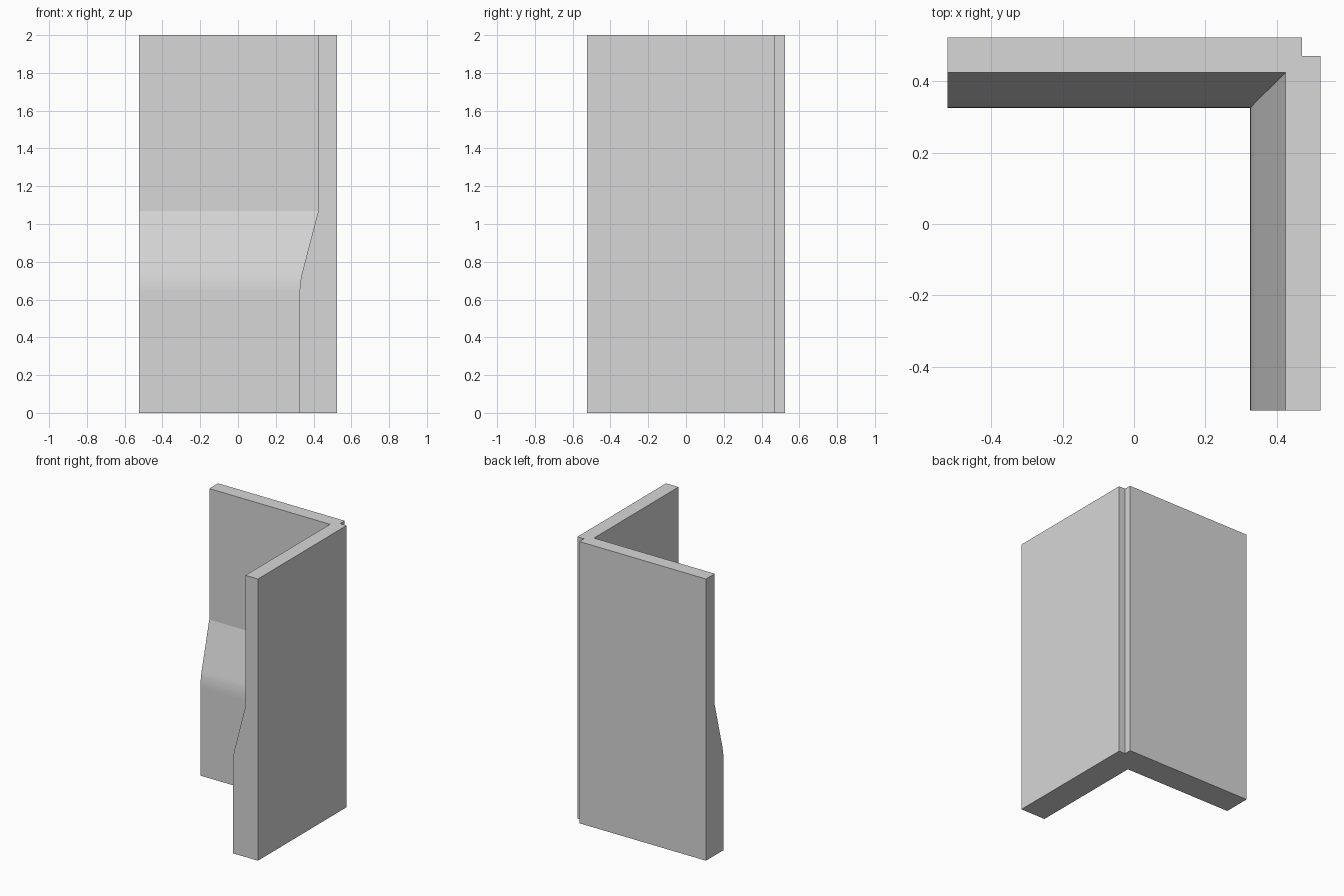
import bpy, bmesh
from math import tan, atan2, sin, cos

cube = bpy.data.objects.get("Cube")
if cube:
    bpy.data.objects.remove(cube, do_unlink=True)

HALF = 0.523        # half width of the corner
NOTCH = 0.472       # start of the notch on the outer corner
THIN, THICK = 0.425, 0.326   # inner face position, upper and lower
HEIGHT, SLOPE_TOP, BEND = 2.0, 1.07, 0.69
TANGENT, STEPS = 0.06, 6

# Light grey material
mat = bpy.data.materials.new("light grey")
mat.use_nodes = True
grey = (0.68, 0.68, 0.68, 1)
mat.diffuse_color = grey
mat.node_tree.nodes["Principled BSDF"].inputs["Base Color"].default_value = grey


def inner_profile():
    """Inner face position and height, with a rounded lower bend."""
    angle = atan2(THIN - THICK, SLOPE_TOP - BEND)
    radius = TANGENT / tan(angle / 2)
    points = [(THICK, 0)]
    for i in range(STEPS + 1):
        a = angle * i / STEPS
        points.append((THICK + radius * (1 - cos(a)), BEND - TANGENT + radius * sin(a)))
    return points + [(THIN, SLOPE_TOP), (THIN, HEIGHT)]


def section(inner):
    """L-shaped outline with a notched outer corner."""
    return [(-HALF, inner), (inner, inner), (inner, -HALF), (HALF, -HALF),
            (HALF, NOTCH), (NOTCH, NOTCH), (NOTCH, HALF), (-HALF, HALF)]


# Corner panel: stack the outlines and bridge them
bm = bmesh.new()
rings = [[bm.verts.new((x, y, z)) for x, y in section(p)] for p, z in inner_profile()]
for low, high in zip(rings, rings[1:]):
    for i in range(len(low)):
        j = (i + 1) % len(low)
        bm.faces.new((low[i], low[j], high[j], high[i]))
bm.faces.new(rings[0])
bm.faces.new(rings[-1])

# Merge the flat outer walls and end walls into single faces
bmesh.ops.recalc_face_normals(bm, faces=bm.faces)
bmesh.ops.dissolve_limit(bm, angle_limit=0.001, verts=bm.verts, edges=bm.edges)

mesh = bpy.data.meshes.new("corner_panel")
bm.to_mesh(mesh)
bm.free()
mesh.materials.append(mat)
panel = bpy.data.objects.new("corner_panel", mesh)
bpy.context.collection.objects.link(panel)
